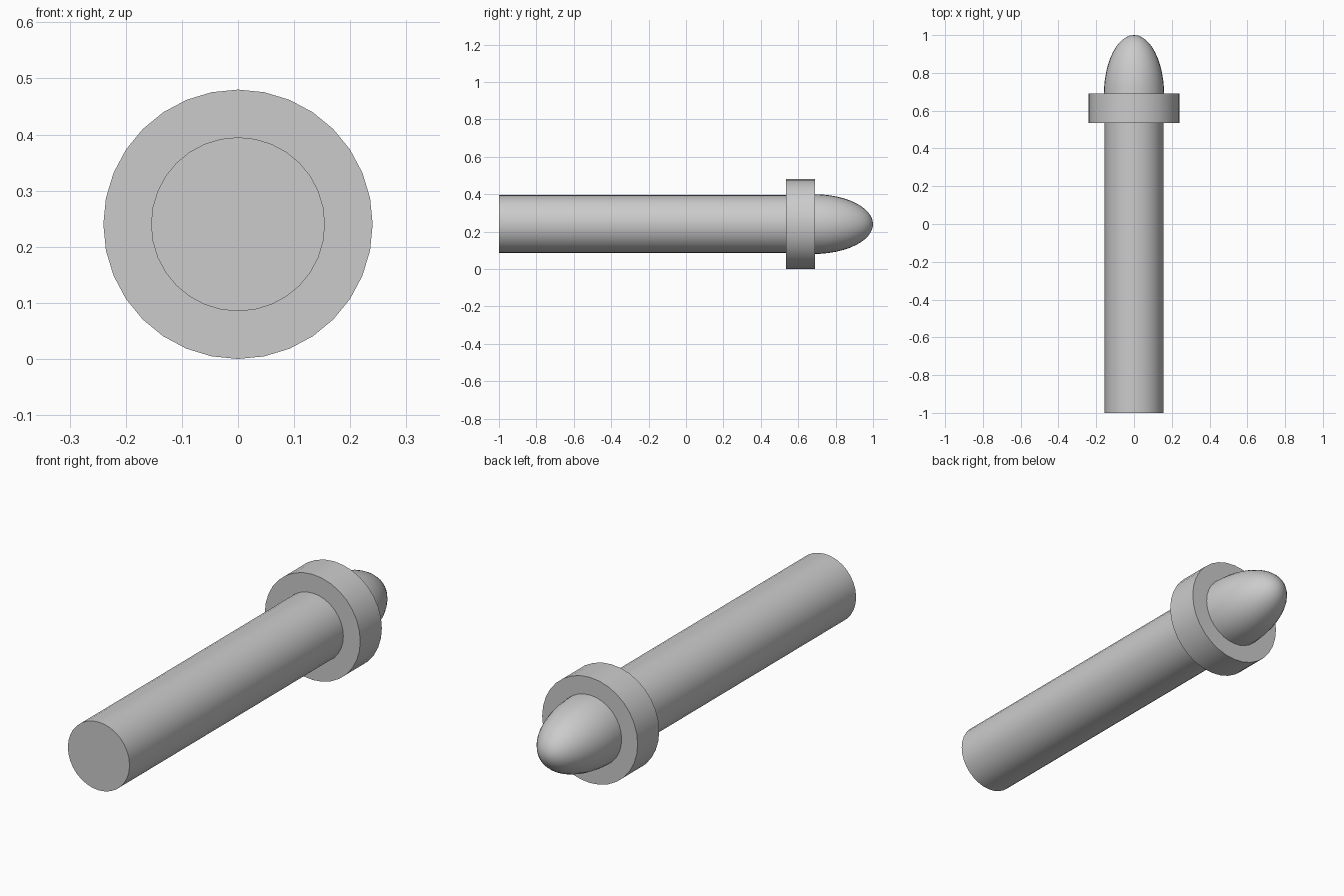
import bpy
from math import pi, radians

cube = bpy.data.objects.get("Cube")
if cube:
    bpy.data.objects.remove(cube, do_unlink=True)

AXIS_Z = 0.24   # height of the long axis
SIDES = 32

# Single grey material
grey = bpy.data.materials.new("plain grey")
grey.use_nodes = True
colour = (0.6, 0.6, 0.6, 1)
grey.diffuse_color = colour
grey.node_tree.nodes["Principled BSDF"].inputs["Base Color"].default_value = colour


def finish(name):
    obj = bpy.context.object
    obj.name = name
    obj.data.materials.append(grey)
    bpy.ops.object.transform_apply(location=False, rotation=True, scale=True)
    bpy.ops.object.shade_smooth_by_angle(angle=radians(35))
    return obj


def rod(name, radius, y0, y1):
    """Cylinder lying along y from y0 to y1."""
    bpy.ops.mesh.primitive_cylinder_add(
        vertices=SIDES, radius=radius, depth=y1 - y0,
        location=(0, (y0 + y1) / 2, AXIS_Z), rotation=(pi / 2, 0, 0))
    return finish(name)


# Long shaft and the wide collar near its back end
rod("shaft", 0.155, -1, 0.6)
rod("collar", 0.24, 0.535, 0.69)

# Stretched rounded tip, its front half buried in the collar
bpy.ops.mesh.primitive_uv_sphere_add(
    segments=SIDES, ring_count=24, radius=0.16,
    location=(0, 0.68, AXIS_Z), rotation=(-pi / 2, 0, 0))
bpy.context.object.scale = (1, 1, 2)
tip = finish("tip")

# Drop the buried half that would poke out in front of the collar
import bmesh
bm = bmesh.new()
bm.from_mesh(tip.data)
bmesh.ops.delete(bm, geom=[v for v in bm.verts if v.co.y < -0.01], context='VERTS')
bm.to_mesh(tip.data)
bm.free()
